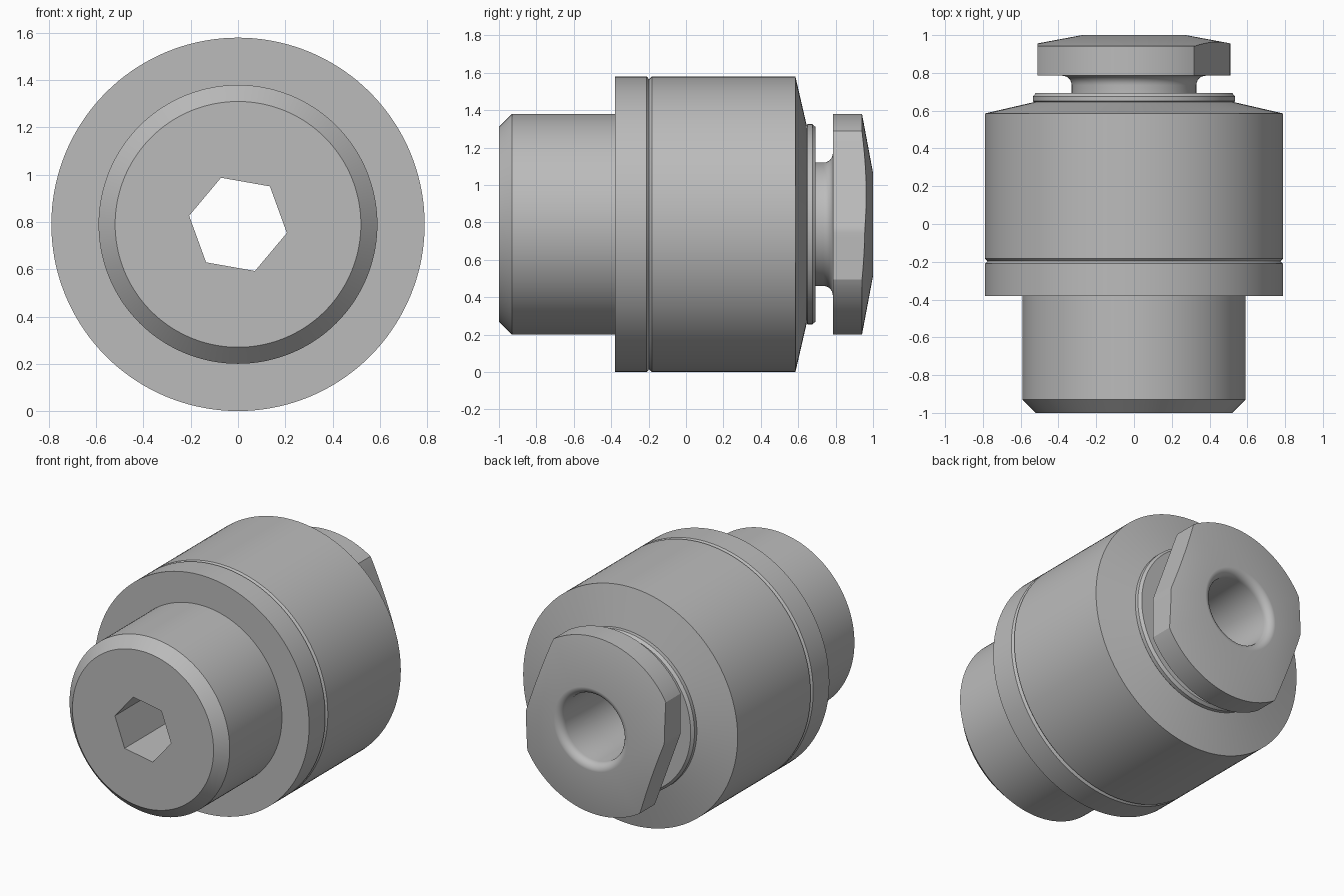
import bpy, bmesh
from math import cos, sin, pi, radians, degrees

old = bpy.data.objects.get("Cube")
if old:
    bpy.data.objects.remove(old, do_unlink=True)

STEPS = 144          # divisions around the axis
AXIS_Z = 0.79        # height of the horizontal axis
BORE = 0.225

steel = bpy.data.materials.new("grey_steel")
steel.use_nodes = True
colour = (0.5, 0.5, 0.5, 1)
steel.diffuse_color = colour
steel.node_tree.nodes["Principled BSDF"].inputs["Base Color"].default_value = colour


def turn(name, profile):
    """Sweep a closed (radius, y) profile, which may vary with angle, around the y axis."""
    bm = bmesh.new()
    rings = []
    for i in range(STEPS):
        a = 2 * pi * i / STEPS
        rings.append([bm.verts.new((r * cos(a), y, AXIS_Z + r * sin(a))) for r, y in profile(a)])
    n = len(rings[0])
    for i in range(STEPS):
        p, q = rings[i], rings[(i + 1) % STEPS]
        for j in range(n):
            k = (j + 1) % n
            bm.faces.new((p[j], p[k], q[k], q[j]))
    bmesh.ops.recalc_face_normals(bm, faces=bm.faces)
    mesh = bpy.data.meshes.new(name)
    bm.to_mesh(mesh)
    bm.free()
    mesh.materials.append(steel)
    obj = bpy.data.objects.new(name, mesh)
    bpy.context.collection.objects.link(obj)
    bpy.ops.object.select_all(action='DESELECT')
    obj.select_set(True)
    bpy.context.view_layer.objects.active = obj
    bpy.ops.object.shade_smooth_by_angle(angle=radians(20))
    return obj


def arc(cr, cy, radius, start, end, count=6):
    """Rounded corner in the (radius, y) plane."""
    angles = [radians(start + (end - start) * i / count) for i in range(count + 1)]
    return [(cr + radius * cos(t), cy + radius * sin(t)) for t in angles]


def hexagon(a):
    """Radius of the tilted hexagonal socket at an angle."""
    t = (degrees(a) + 10) % 60 - 30
    return 0.21 * cos(pi / 6) / cos(radians(t))


def head_outline(a):
    """Round head trimmed by an upright and a tilted pair of flats."""
    limits = [0.59]
    for half_width, tilt in ((0.51, 0), (0.47, radians(20))):
        c = abs(cos(a - tilt))
        if c > 0.1:
            limits.append(half_width / c)
    return min(limits)


# Stem with hexagonal socket, and its flange
def stem(a):
    h = hexagon(a)
    return [(h, -1), (0.52, -1), (0.59, -0.93), (0.59, -0.38), (0.79, -0.38),
            (0.79, -0.21), (0.775, -0.197), (BORE, -0.197), (BORE, -0.5), (h, -0.5)]


# Sleeve with a shallow joint groove, tapered shoulder and collar
def sleeve(a):
    return [(BORE, -0.197), (0.775, -0.197), (0.79, -0.183), (0.79, 0.585),
            (0.53, 0.645), (0.535, 0.65), (0.535, 0.675), (0.52, 0.693), (BORE, 0.693)]


# Neck and trimmed head with a domed cone end and rounded bore mouth
def head(a):
    r = head_outline(a)
    neck = [(BORE, 0.693), (0.33, 0.693)] + arc(0.38, 0.735, 0.05, 180, 90)
    cone_y = 1 - 0.187 * (r - 0.275)
    mouth = arc(0.275, 0.95, 0.05, 90, 180)
    return neck + [(r, 0.785), (r, cone_y)] + mouth


turn("stem_and_flange", stem)
turn("sleeve", sleeve)
turn("locking_head", head)
